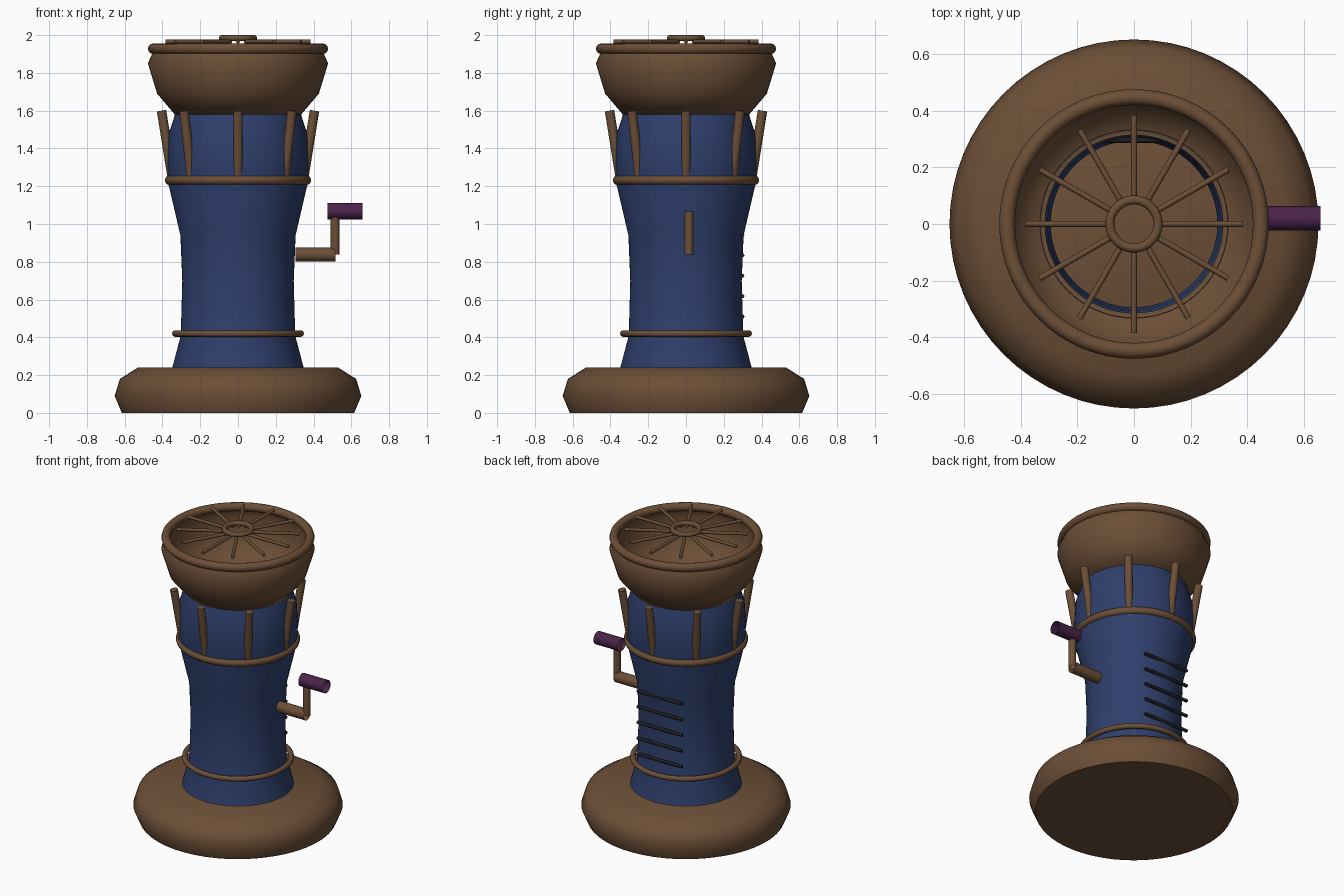
import bpy
import math
from mathutils import Vector

cube = bpy.data.objects.get("Cube")
if cube:
    bpy.data.objects.remove(cube, do_unlink=True)


def material(name, rgb):
    m = bpy.data.materials.new(name)
    m.use_nodes = True
    m.diffuse_color = (*rgb, 1)
    m.node_tree.nodes["Principled BSDF"].inputs["Base Color"].default_value = (*rgb, 1)
    return m


BROWN = material("brown wood", (0.15, 0.078, 0.038))
BLUE = material("dark blue", (0.028, 0.05, 0.15))
PURPLE = material("purple grip", (0.07, 0.017, 0.07))
DARK = material("near black", (0.015, 0.014, 0.015))


def finish(obj, name, mat, angle=50):
    obj.name = name
    obj.data.materials.append(mat)
    bpy.ops.object.select_all(action='DESELECT')
    obj.select_set(True)
    bpy.context.view_layer.objects.active = obj
    bpy.ops.object.shade_smooth_by_angle(angle=math.radians(angle))
    return obj


def lathe(name, profile, mat, sides=64, cap=False):
    """Spin (radius, z) points about the vertical axis, bottom to top."""
    verts, faces = [], []
    for r, z in profile:
        for i in range(sides):
            a = math.tau * i / sides
            verts.append((r * math.cos(a), r * math.sin(a), z))
    for k in range(len(profile) - 1):
        for i in range(sides):
            j = (i + 1) % sides
            lo, hi = k * sides, (k + 1) * sides
            faces.append((lo + i, lo + j, hi + j, hi + i))
    if cap:
        faces.append(tuple(reversed(range(sides))))
        faces.append(tuple(range(len(verts) - sides, len(verts))))
    mesh = bpy.data.meshes.new(name)
    mesh.from_pydata(verts, [], faces)
    obj = bpy.data.objects.new(name, mesh)
    bpy.context.collection.objects.link(obj)
    return finish(obj, name, mat)


def ring(name, z, major, minor, mat=BROWN):
    bpy.ops.mesh.primitive_torus_add(location=(0, 0, z), major_radius=major, minor_radius=minor,
                                     major_segments=64, minor_segments=12)
    return finish(bpy.context.object, name, mat)


def rod(name, start, end, radius, mat=BROWN, fill='NOTHING', sides=16):
    """Round bar between two points, open ended unless filled."""
    a, b = Vector(start), Vector(end)
    bpy.ops.mesh.primitive_cylinder_add(vertices=sides, radius=radius, depth=(b - a).length,
                                        end_fill_type=fill, location=(a + b) / 2)
    obj = bpy.context.object
    obj.rotation_euler = (b - a).to_track_quat('Z', 'Y').to_euler()
    return finish(obj, name, mat)


def polar(r, angle, z):
    return (r * math.cos(angle), r * math.sin(angle), z)


# Heavy foot, open tube body and open funnel
lathe("base", [(0.615, 0), (0.653, 0.09), (0.625, 0.18), (0.53, 0.24)], BROWN, cap=True)
lathe("body", [(0.35, 0.23), (0.303, 0.41), (0.295, 0.7), (0.305, 0.94), (0.37, 1.22),
               (0.373, 1.35), (0.366, 1.48), (0.332, 1.585)], BLUE)
lathe("funnel", [(0.315, 1.58), (0.335, 1.58), (0.428, 1.69), (0.477, 1.85), (0.455, 1.9), (0.445, 1.93)], BROWN)

# Trim rings
ring("lower_ring", 0.42, 0.332, 0.017)
ring("upper_ring", 1.232, 0.362, 0.025)
ring("funnel_rim", 1.928, 0.449, 0.028)
ring("hub_ring", 1.984, 0.085, 0.016)

# Leaning prongs around the shoulder
for i in range(8):
    a = math.tau * i / 8
    rod("prong_%d" % (i + 1), polar(0.341, a, 1.2), polar(0.405, a, 1.6), 0.025, fill='NGON')

# Spokes of the top grille
for i in range(12):
    a = math.tau * i / 12
    rod("spoke_%d" % (i + 1), polar(0.08, a, 1.966), polar(0.385, a, 1.966), 0.0105, fill='NGON', sides=12)

# Side crank made of open tubes
rod("crank_axle", (0.305, 0.015, 0.838), (0.515, 0.015, 0.838), 0.037, sides=24)
rod("crank_arm", (0.514, 0.015, 0.838), (0.514, 0.015, 1.065), 0.024)
rod("crank_grip", (0.475, 0.02, 1.068), (0.66, 0.02, 1.068), 0.043, PURPLE, sides=32)

# Dark bars across the back
for i in range(5):
    z = 0.51 + 0.108 * i
    rod("back_bar_%d" % (i + 1), (-0.18, 0.298, z), (0.16, 0.298, z), 0.011, DARK, 'NGON', 12)
